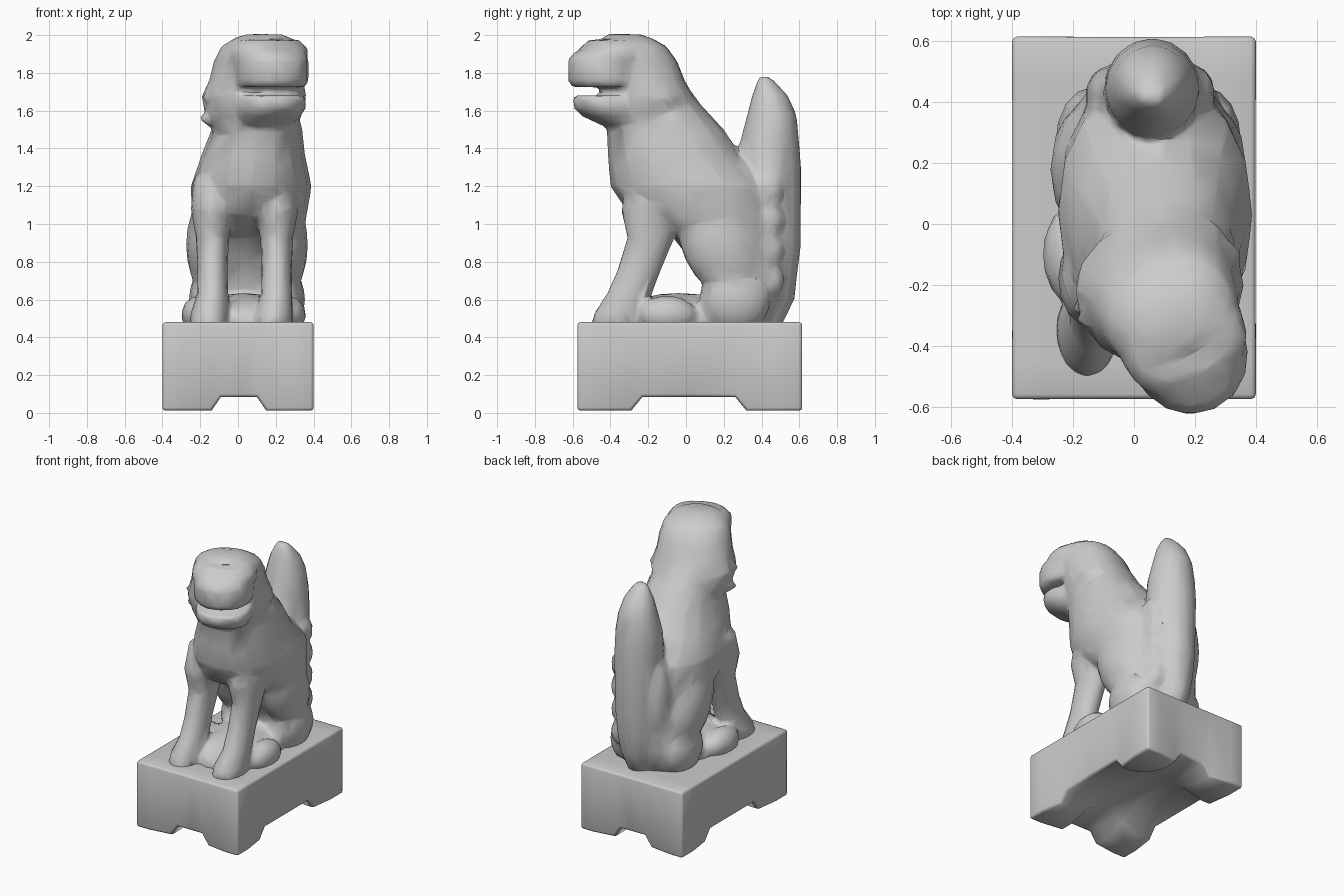
import bpy, bmesh
from math import sin, cos, pi, radians
from mathutils import Matrix, Vector

cube = bpy.data.objects.get("Cube")
if cube:
    bpy.data.objects.remove(cube)

stone = bpy.data.materials.new("grey_stone")
stone.use_nodes = True
colour = (0.6, 0.6, 0.6, 1)
stone.diffuse_color = colour
stone.node_tree.nodes["Principled BSDF"].inputs["Base Color"].default_value = colour


def loft(bm, rings, sides=16, power=0.85, frame=Matrix()):
    """Closed skin over level rings given as (x, y, z, half width, half depth)."""
    loops = []
    for x, y, z, rx, ry in rings:
        loop = []
        for i in range(sides):
            c, s = cos(2 * pi * i / sides), sin(2 * pi * i / sides)
            px = abs(c) ** power * (1 if c > 0 else -1)
            py = abs(s) ** power * (1 if s > 0 else -1)
            loop.append(bm.verts.new(frame @ Vector((x + rx * px, y + ry * py, z))))
        loops.append(loop)
    for a, b in zip(loops, loops[1:]):
        for i in range(sides):
            j = (i + 1) % sides
            bm.faces.new((a[i], a[j], b[j], b[i]))
    bm.faces.new(loops[0][::-1])
    bm.faces.new(loops[-1])


def blob(bm, centre, radii, tilt=0):
    m = Matrix.Translation(centre) @ Matrix.Rotation(tilt, 4, 'X') @ Matrix.Diagonal((*radii, 1))
    bmesh.ops.create_uvsphere(bm, u_segments=16, v_segments=10, radius=1, matrix=m)


def finish(name, bm, angle, fuse=False):
    bmesh.ops.recalc_face_normals(bm, faces=bm.faces)
    mesh = bpy.data.meshes.new(name)
    bm.to_mesh(mesh)
    bm.free()
    obj = bpy.data.objects.new(name, mesh)
    bpy.context.collection.objects.link(obj)
    mesh.materials.append(stone)
    bpy.ops.object.select_all(action='DESELECT')
    obj.select_set(True)
    bpy.context.view_layer.objects.active = obj
    if fuse:
        # Fuse the overlapping masses into one carved skin
        rm = obj.modifiers.new("fuse", 'REMESH')
        rm.mode = 'VOXEL'
        rm.voxel_size = 0.014
        sm = obj.modifiers.new("soften", 'SMOOTH')
        sm.factor, sm.iterations = 0.5, 6
        dec = obj.modifiers.new("facet", 'DECIMATE')
        dec.ratio = 0.04
        for mod in [m.name for m in obj.modifiers]:
            bpy.ops.object.modifier_apply(modifier=mod)
    bpy.ops.object.shade_smooth_by_angle(angle=radians(angle))


# Pedestal: worn block with a cross-shaped hollow leaving four corner feet
bm = bmesh.new()
xs = [-0.4, -0.3, -0.14, -0.09, 0.02, 0.1, 0.15, 0.3, 0.4]
ys = [-0.575, -0.45, -0.29, -0.23, 0.02, 0.26, 0.32, 0.48, 0.615]
last = len(xs) - 1


def underside(i, j):
    if i in (2, 6) and j in (2, 6):
        return 0.055
    if 2 < i < 6 and 2 < j < 6:
        return 0.11
    return 0.085 if 2 < i < 6 or 2 < j < 6 else 0.012


def worn(i, j, depth):
    """Plan position, pushed in by depth along the middle of each wall."""
    x, y = xs[i], ys[j]
    if 2 <= j <= 6 and i in (0, last):
        x += depth if i == 0 else -depth
    if 2 <= i <= 6 and j in (0, last):
        y += depth if j == 0 else -depth
    return x, y


def sheet(depth, height):
    return [[bm.verts.new((*worn(i, j, depth), height(i, j))) for j in range(last + 1)]
            for i in range(last + 1)]


top = sheet(0.0, lambda i, j: 0.48)
low = sheet(0.022, underside)
for k in range(last):
    for m in range(last):
        for g in (top, low):
            bm.faces.new((g[k][m], g[k + 1][m], g[k + 1][m + 1], g[k][m + 1]))
    for e in (0, last):
        bm.faces.new((low[e][k], low[e][k + 1], top[e][k + 1], top[e][k]))
        bm.faces.new((low[k][e], low[k + 1][e], top[k + 1][e], top[k][e]))
bmesh.ops.recalc_face_normals(bm, faces=bm.faces)
rim = [e for e in bm.edges if e.calc_face_angle(0) > 1.2]
bmesh.ops.bevel(bm, geom=rim, offset=0.016, segments=2, affect='EDGES', profile=0.5)
finish("pedestal", bm, 70)

# Seated lion: torso from rump to neck
bm = bmesh.new()
loft(bm, [(0.04, 0.28, 0.45, 0.21, 0.17), (0.05, 0.31, 0.65, 0.25, 0.21),
          (0.05, 0.27, 0.8, 0.27, 0.24), (0.06, 0.2, 0.93, 0.285, 0.27),
          (0.06, 0.09, 1.05, 0.305, 0.39), (0.07, 0.03, 1.2, 0.32, 0.43),
          (0.08, -0.06, 1.36, 0.275, 0.355), (0.1, -0.11, 1.5, 0.24, 0.31),
          (0.1, -0.14, 1.63, 0.21, 0.22), (0.09, -0.17, 1.78, 0.18, 0.14)], power=0.92)

# Front legs, haunches and hind paws
for x, hip, paw in ((-0.135, -0.14, -0.21), (0.205, 0.235, 0.27)):
    loft(bm, [(x - 0.02, -0.35, 0.45, 0.105, 0.16), (x - 0.015, -0.35, 0.53, 0.1, 0.135),
              (x, -0.3, 0.63, 0.083, 0.12), (x, -0.25, 0.75, 0.08, 0.115),
              (x, -0.185, 0.93, 0.088, 0.125), (x, -0.18, 1.08, 0.115, 0.165),
              (x, -0.16, 1.25, 0.1, 0.14)], power=1)
    blob(bm, (hip, 0.18, 0.89), (0.135, 0.2, 0.3), tilt=0.45)
    blob(bm, (hip, 0.26, 0.6), (0.12, 0.19, 0.18))
    blob(bm, (paw, -0.1, 0.52), (0.09, 0.16, 0.1))

# Raised ground between the paws
blob(bm, (0.03, -0.04, 0.48), (0.27, 0.36, 0.155))

# Upright tail with wavy locks along its sides
levels = [(0.45, 0.4, 0.08, 0.1), (0.6, 0.43, 0.115, 0.145), (0.74, 0.44, 0.14, 0.15),
          (0.9, 0.45, 0.145, 0.16), (1.3, 0.44, 0.16, 0.17), (1.45, 0.443, 0.155, 0.155),
          (1.58, 0.455, 0.13, 0.13), (1.68, 0.445, 0.1, 0.095), (1.75, 0.425, 0.06, 0.05),
          (1.78, 0.415, 0.035, 0.025)]
loft(bm, [(0.06, y, z, rx, ry) for z, y, rx, ry in levels], power=1)
for k in range(4):
    blob(bm, (0.2, 0.43, 0.7 + 0.16 * k), (0.065, 0.09, 0.1))
blob(bm, (-0.08, 0.42, 0.98), (0.08, 0.1, 0.3))

# Head turned toward its left: local -y is the way the face looks
face = Matrix.Translation((0.09, -0.22, 0)) @ Matrix.Rotation(radians(24), 4, 'Z')


def head_loft(levels, power):
    """Rings given as (height, front, back, half width) along the facing axis."""
    loft(bm, [(0, (f + b) / 2, z, w, (b - f) / 2) for z, f, b, w in levels], power=power, frame=face)


# Skull and mane, widest at the cheeks
head_loft([(1.46, -0.17, 0.2, 0.2), (1.57, -0.21, 0.25, 0.25), (1.67, -0.22, 0.25, 0.28),
           (1.76, -0.23, 0.2, 0.25), (1.86, -0.24, 0.16, 0.235), (1.94, -0.25, 0.1, 0.21),
           (1.985, -0.22, 0.02, 0.15), (2.005, -0.2, -0.04, 0.09)], 0.88)
# Upper muzzle with nose, then the heavy brow
head_loft([(1.725, -0.405, 0.0, 0.18), (1.76, -0.425, 0.02, 0.195), (1.87, -0.425, 0.02, 0.195),
           (1.915, -0.385, 0.0, 0.18)], 0.95)
head_loft([(1.87, -0.33, 0.0, 0.215), (1.925, -0.35, 0.0, 0.21), (1.975, -0.3, 0.0, 0.17)], 0.85)
# Lower jaw and chin
head_loft([(1.52, -0.22, 0.0, 0.15), (1.57, -0.34, 0.0, 0.17), (1.61, -0.385, 0.0, 0.185),
           (1.68, -0.4, 0.0, 0.18)], 0.9)

# Pointed mane locks behind the cheeks
for side in (-1, 1):
    for y, z, r in ((0.02, 1.67, 0.09), (0.06, 1.56, 0.08)):
        tip = Matrix.Translation((side * 0.235, y, z)) @ Matrix.Rotation(side * pi / 2, 4, 'Y')
        bmesh.ops.create_cone(bm, cap_ends=True, segments=6, radius1=r, radius2=0.015,
                              depth=0.11, matrix=face @ tip)
finish("seated_lion", bm, 60, fuse=True)
